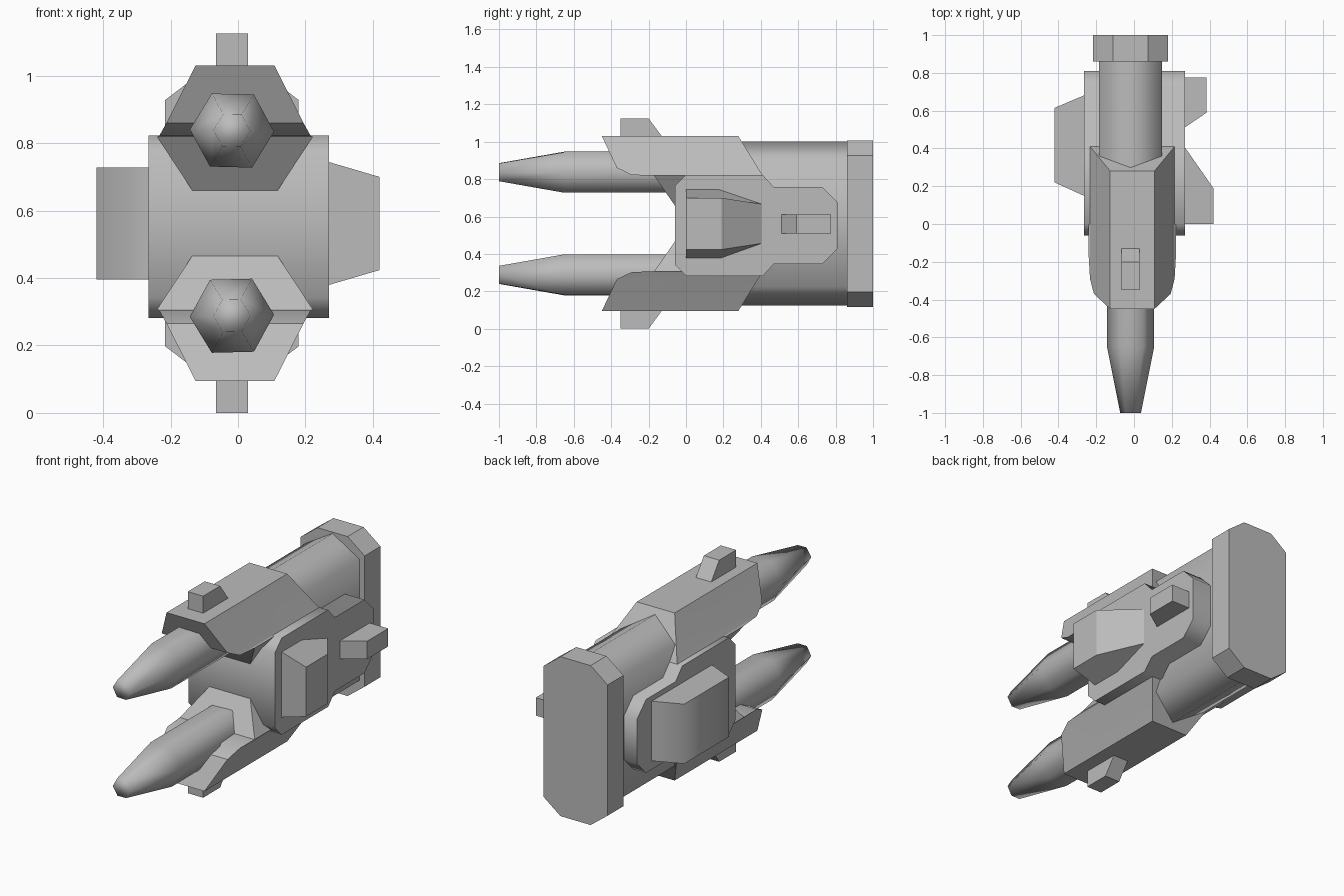
import bpy, bmesh, math
from mathutils import Vector

cube = bpy.data.objects.get("Cube")
if cube:
    bpy.data.objects.remove(cube, do_unlink=True)

MID_Z = 0.5625   # height of the mirror plane between upper and lower halves
AXIS_X = -0.018  # centre line of barrels, body and end cap

grey = bpy.data.materials.new("plain grey metal")
GREY = (0.5, 0.5, 0.5, 1)
grey.use_nodes = True
grey.diffuse_color = GREY
grey.node_tree.nodes["Principled BSDF"].inputs["Base Color"].default_value = GREY


def finish(name, verts, faces, smooth=30, flip=False):
    """Make an object; flip mirrors it to the lower half."""
    bm = bmesh.new()
    vs = [bm.verts.new((x, y, 2 * MID_Z - z if flip else z)) for x, y, z in verts]
    for f in faces:
        bm.faces.new([vs[i] for i in f])
    bmesh.ops.recalc_face_normals(bm, faces=bm.faces)
    mesh = bpy.data.meshes.new(name)
    bm.to_mesh(mesh)
    bm.free()
    mesh.materials.append(grey)
    obj = bpy.data.objects.new(name, mesh)
    bpy.context.collection.objects.link(obj)
    bpy.ops.object.select_all(action='DESELECT')
    obj.select_set(True)
    bpy.context.view_layer.objects.active = obj
    bpy.ops.object.shade_smooth_by_angle(angle=math.radians(smooth))
    return obj


def loft(name, rings, smooth=30, flip=False):
    """Join rings of equal length and close both ends."""
    n = len(rings[0])
    verts = [p for ring in rings for p in ring]
    faces = [list(range(n)), list(range(len(verts) - n, len(verts)))]
    for r in range(len(rings) - 1):
        for i in range(n):
            j = (i + 1) % n
            faces.append([r * n + i, r * n + j, (r + 1) * n + j, (r + 1) * n + i])
    return finish(name, verts, faces, smooth, flip)


def prism(name, outline, axis, lo, hi, smooth=30, flip=False):
    """Extrude a 2D outline along one axis."""
    def place(p, t):
        c = list(p)
        c.insert(axis, t)
        return tuple(c)
    return loft(name, [[place(p, t) for p in outline] for t in (lo, hi)], smooth, flip)


def barrel(name, flip):
    rings = []
    for y, r in ((-1, 0.055), (-0.65, 0.125), (0.05, 0.125)):
        ring = []
        for k in range(6):
            a = math.radians(60 * k - 1.5)
            ring.append((AXIS_X + r * math.cos(a), y, 0.837 + r * math.sin(a)))
        rings.append(ring)
    loft(name, rings, 85, flip)


def shroud(name, flip):
    # each level: half width, height, front end, rear end
    levels = [(0.117, 1.03, -0.45, 0.28), (0.203, 0.86, -0.37, 0.385),
              (0.224, 0.822, -0.29, 0.41), (0.231, 0.818, -0.17, 0.412),
              (0.117, 0.645, -0.05, 0.52)]
    rings = [[(-0.009 - w, f, z), (-0.009 + w, f, z), (-0.009 + w, b, z), (-0.009 - w, b, z)]
             for w, z, f, b in levels]
    loft(name, rings, 25, flip)


# twin barrels, shrouds and sights, upper and lower
for side, flip in (("upper", False), ("lower", True)):
    barrel(side + "_barrel", flip)
    shroud(side + "_shroud", flip)
    prism(side + "_sight", [(-0.35, 1.02), (-0.35, 1.125), (-0.2, 1.125), (-0.13, 1.03), (-0.13, 1.02)],
          0, -0.065, 0.03, 30, flip)

# tall six-sided rear body
w, top, shoulder = 0.1675, 0.4375, 0.3375
body = [(0, top), (w, shoulder), (w, -shoulder), (0, -top), (-w, -shoulder), (-w, shoulder)]
prism("rear_body", [(AXIS_X + x, MID_Z + z) for x, z in body], 1, 0.1, 0.87, 65)

# end cap with chamfered corners
quarter = [(0.198, 0.365), (0.093, 0.445)]
cap = []
for sx, sz in ((1, 1), (-1, 1), (-1, -1), (1, -1)):
    pts = [(AXIS_X + sx * x, MID_Z + sz * z) for x, z in quarter]
    cap += pts if sx * sz > 0 else pts[::-1]
prism("end_cap", cap, 1, 0.86, 1.0)

# wide receiver block with stepped rear
upper = [(-0.06, 0.21), (0, 0.27), (0.41, 0.27), (0.47, 0.205), (0.73, 0.205), (0.81, 0.125)]
block = upper + [(y, -z) for y, z in reversed(upper)]
prism("receiver_block", [(y, 0.552 + z) for y, z in block], 0, -0.265, 0.27, 50)

# tapered housing on the left side
mid = MID_Z - 0.001
rings = []
for s in (1, -1):
    rings.append([(0.26, 0, mid + s * 0.185), (0.42, 0, mid + s * 0.138),
                  (0.42, 0.19, mid + s * 0.138), (0.27, 0.405, mid + s * 0.105),
                  (0.26, 0.19, mid + s * 0.185)])
loft("tapered_housing", rings)

# small lug on the left side, wide pod on the right side
prism("side_lug", [(0.26, 0.505), (0.385, 0.59), (0.385, 0.775), (0.26, 0.775)], 2, 0.51, 0.61)
prism("side_pod", [(-0.255, 0.145), (-0.42, 0.22), (-0.42, 0.615), (-0.255, 0.685)], 2, 0.395, 0.728, 70)
